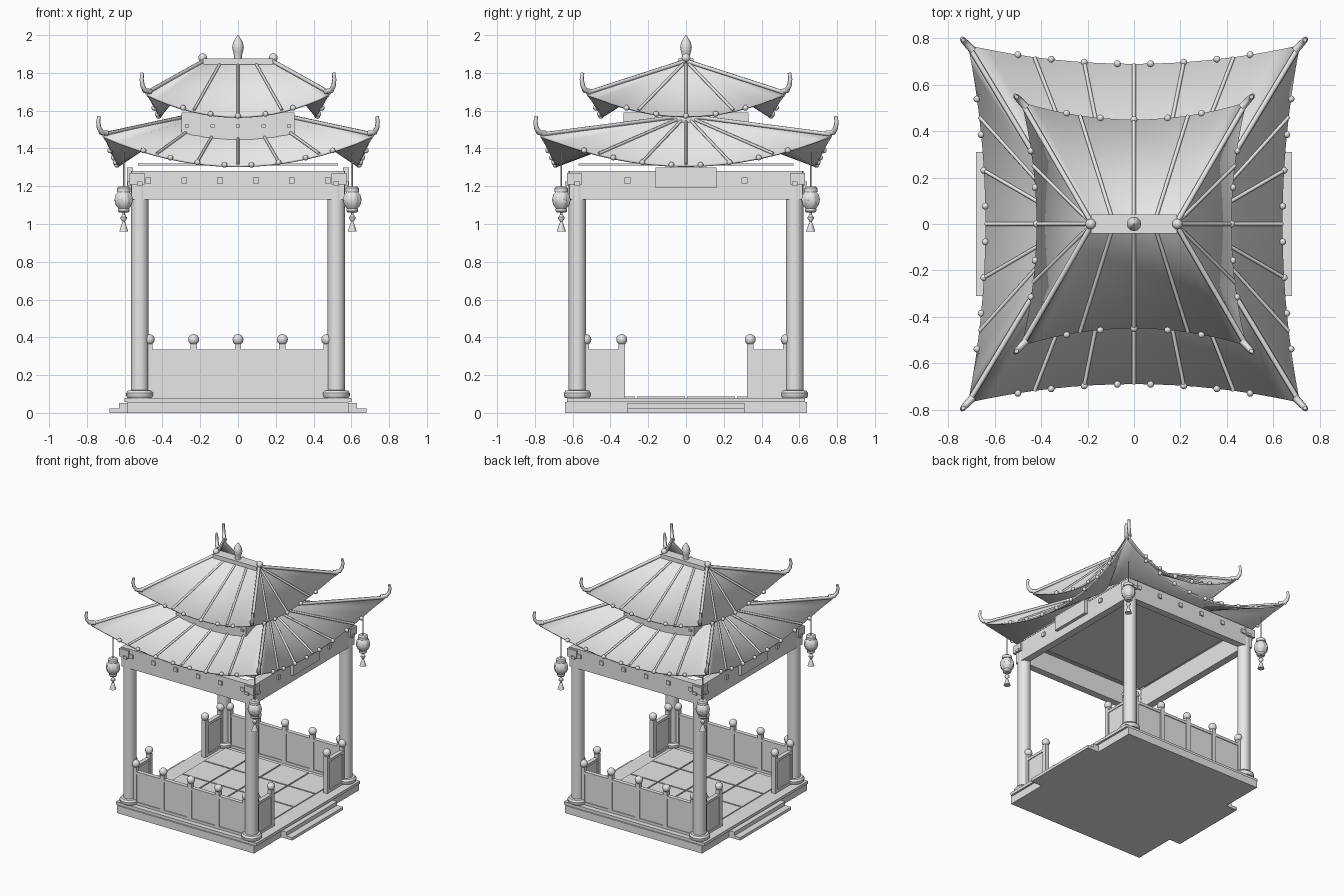
import bpy, bmesh, math
from mathutils import Vector, Matrix

old = bpy.data.objects.get("Cube")
if old:
    bpy.data.objects.remove(old, do_unlink=True)

mat = bpy.data.materials.new("pale_grey")
mat.use_nodes = True
mat.diffuse_color = (0.8, 0.8, 0.8, 1)
mat.node_tree.nodes["Principled BSDF"].inputs["Base Color"].default_value = (0.8, 0.8, 0.8, 1)

SIGNS = (-1, 1)
CORNERS = [(sx, sy) for sx in SIGNS for sy in SIGNS]


def finish(name, bm, smooth=True):
    mesh = bpy.data.meshes.new(name)
    bmesh.ops.recalc_face_normals(bm, faces=bm.faces)
    bm.to_mesh(mesh)
    bm.free()
    mesh.materials.append(mat)
    obj = bpy.data.objects.new(name, mesh)
    bpy.context.collection.objects.link(obj)
    if smooth:
        bpy.ops.object.select_all(action='DESELECT')
        obj.select_set(True)
        bpy.context.view_layer.objects.active = obj
        bpy.ops.object.shade_smooth_by_angle(angle=math.radians(35))
    return obj


def boxes(name, spans):
    """Each span is ((x0, x1), (y0, y1), (z0, z1))."""
    bm = bmesh.new()
    for span in spans:
        mid = Vector([(a + b) / 2 for a, b in span])
        size = [abs(b - a) for a, b in span]
        bmesh.ops.create_cube(bm, size=1, matrix=Matrix.Translation(mid) @ Matrix.Diagonal((*size, 1)))
    return finish(name, bm, False)


def around(x, y, z, sx, sy, sz):
    return ((x - sx / 2, x + sx / 2), (y - sy / 2, y + sy / 2), (z - sz / 2, z + sz / 2))


def balls(name, points, radius):
    bm = bmesh.new()
    for p in points:
        bmesh.ops.create_uvsphere(bm, u_segments=12, v_segments=8, radius=radius,
                                  matrix=Matrix.Translation(Vector(p)))
    return finish(name, bm)


def lathe(name, profile, x, y, segs=24, lobe=0):
    """Turn (radius, z) points about a vertical axis; lobe scallops the wide rings."""
    bm = bmesh.new()
    rings = []
    for r, z in profile:
        ring = []
        for i in range(segs):
            a = math.tau * i / segs
            q = r * (1 - lobe * (i % 3 == 0))
            ring.append(bm.verts.new((x + q * math.cos(a), y + q * math.sin(a), z)))
        rings.append(ring)
    for lo, hi in zip(rings, rings[1:]):
        for i in range(segs):
            j = (i + 1) % segs
            bm.faces.new((lo[i], lo[j], hi[j], hi[i]))
    bm.faces.new(rings[0])
    bm.faces.new(rings[-1])
    return finish(name, bm)


def tubes(name, paths, radius, taper=1.0):
    curve = bpy.data.curves.new(name, 'CURVE')
    curve.dimensions = '3D'
    curve.bevel_depth = radius
    curve.bevel_resolution = 1
    curve.use_fill_caps = True
    for path in paths:
        spline = curve.splines.new('POLY')
        spline.points.add(len(path) - 1)
        for i, p in enumerate(path):
            spline.points[i].co = (*p, 1)
            spline.points[i].radius = 1 + (taper - 1) * i / (len(path) - 1)
    curve.materials.append(mat)
    obj = bpy.data.objects.new(name, curve)
    bpy.context.collection.objects.link(obj)


def roof(name, ridge, mid, corner, rib_ts, ball_ts, rib_r, horn):
    """Hipped roof with upswept eaves. ridge=(half length, z), mid=(x, y, z), corner=(x, y, z)."""
    def eave(side, s, t):
        k = abs(t) ** 2
        z = mid[2] + (corner[2] - mid[2]) * k
        if side == 'y':
            return Vector((corner[0] * t, s * (mid[1] + (corner[1] - mid[1]) * k), z))
        return Vector((s * (mid[0] + (corner[0] - mid[0]) * k), corner[1] * t, z))

    def top(side, s, t):
        return Vector((ridge[0] * (t if side == 'y' else s), 0, ridge[1]))

    sides = [(side, s) for side in 'xy' for s in SIGNS]
    bm = bmesh.new()
    n = 16
    for side, s in sides:
        row = []
        for i in range(n + 1):
            t = -1 + 2 * i / n
            row.append((bm.verts.new(eave(side, s, t)), bm.verts.new(top(side, s, t))))
        for (a, b), (c, d) in zip(row, row[1:]):
            bm.faces.new((a, c, d, b) if side == 'y' else (a, c, b))
    bmesh.ops.remove_doubles(bm, verts=bm.verts, dist=1e-4)
    bmesh.ops.delete(bm, geom=[v for v in bm.verts if not v.link_faces], context='VERTS')
    shell = finish(name + "_tiles", bm)
    solid = shell.modifiers.new("thickness", 'SOLIDIFY')
    solid.thickness = 0.012
    solid.offset = -1

    # Raised ribs, hip ribs, eave beads and upturned horns
    lift = Vector((0, 0, 0.004))
    tubes(name + "_ribs", [(eave(d, s, t) + lift, top(d, s, t).lerp(eave(d, s, t), 0.06) + lift)
                           for d, s in sides for t in rib_ts], rib_r)
    tubes(name + "_hips", [(top('y', sy, sx) + lift, eave('y', sy, sx) + lift)
                           for sx, sy in CORNERS], rib_r * 1.4)
    balls(name + "_eave_beads", [eave(d, s, t) for d, s in sides for t in ball_ts], 0.015)
    paths = []
    for sx, sy in CORNERS:
        c = eave('y', sy, sx)
        out = Vector((sx * 0.7, sy * 0.75, 0))
        paths.append([c + out * o + Vector((0, 0, h * horn))
                      for o, h in ((-0.03, 0.1), (0.012, 0.15), (0.03, 0.4), (0.036, 0.7), (0.03, 1))])
    tubes(name + "_horns", paths, 0.016, 0.6)


# Stone platform, floor tiles and side steps
boxes("platform", [((-0.585, 0.585), (-0.64, 0.64), (0, 0.058)),
                   ((-0.6, 0.6), (-0.63, 0.63), (0.058, 0.08))])
boxes("floor_tiles", [around(0.24 * (i - 1.5), 0.265 * (j - 1.5), 0.082, 0.23, 0.255, 0.01)
                      for i in range(4) for j in range(4)])
for s in SIGNS:
    boxes("side_steps", [((s * 0.58, s * 0.63), (-0.31, 0.31), (0, 0.052)),
                         ((s * 0.62, s * 0.68), (-0.31, 0.31), (0, 0.022))])

# Columns with rounded feet
for sx, sy in CORNERS:
    lathe("column", [(0.046, 0.08), (0.046, 1.28)], sx * 0.52, sy * 0.575)
    lathe("column_foot", [(0.065, 0.08), (0.072, 0.09), (0.072, 0.105), (0.062, 0.118), (0.046, 0.12)],
          sx * 0.52, sy * 0.575)
    boxes("column_bracket", [around(sx * 0.52, sy * 0.575, 1.215, 0.13, 0.03, 0.02),
                             around(sx * 0.52, sy * 0.575, 1.215, 0.03, 0.13, 0.02),
                             around(sx * 0.535, sy * 0.59, 1.24, 0.08, 0.08, 0.06)])

# Balustrades: long ones front and back, short returns beside the steps
posts, panels = [], []
for s in SIGNS:
    posts += [(x * 0.235, s * 0.575) for x in range(-2, 3)]
    panels += [((-0.47, 0.47), (s * 0.575 - 0.01, s * 0.575 + 0.01), (0.09, 0.32)),
               ((-0.47, 0.47), (s * 0.575 - 0.016, s * 0.575 + 0.016), (0.315, 0.335)),
               ((-0.47, 0.47), (s * 0.575 - 0.016, s * 0.575 + 0.016), (0.08, 0.1))]
    for e in SIGNS:
        posts += [(s * 0.52, e * 0.53), (s * 0.52, e * 0.34)]
        panels += [around(s * 0.52, e * 0.435, 0.205, 0.02, 0.19, 0.23),
                   around(s * 0.52, e * 0.435, 0.325, 0.032, 0.19, 0.02),
                   around(s * 0.52, e * 0.435, 0.09, 0.032, 0.19, 0.02)]
boxes("railing_panels", panels)
boxes("railing_posts", [around(x, y, 0.222, 0.034, 0.034, 0.285) for x, y in posts])
balls("railing_knobs", [(x, y, 0.388) for x, y in posts], 0.029)

# Tie beams with pegs, ceiling and name-less plaques
beams, pegs, plaques = [], [], []
for s in SIGNS:
    beams += [around(0, s * 0.59, 1.205, 1.12, 0.055, 0.15),
              around(s * 0.535, 0, 1.205, 0.055, 1.23, 0.15)]
    pegs += [around(0.095 * k, s * 0.62, 1.23, 0.03, 0.015, 0.03) for k in (-5, -3, -1, 1, 3, 5)]
    pegs += [around(s * 0.565, 0.31 * k, 1.23, 0.015, 0.03, 0.03) for k in SIGNS]
    plaques.append(around(s * 0.572, 0, 1.245, 0.03, 0.325, 0.11))
boxes("tie_beams", beams)
boxes("beam_pegs", pegs)
boxes("plaques", plaques)
boxes("ceiling", [around(0, 0, 1.315, 1.06, 1.14, 0.01)])

# Two roof tiers around a low upper storey
roof("lower_roof", (0.25, 1.57), (0.64, 0.69, 1.312), (0.715, 0.77, 1.47),
     (-0.6, -0.3, 0, 0.3, 0.6), (-0.7, -0.5, -0.3, -0.1, 0.1, 0.3, 0.5, 0.7), 0.008, 0.1)
boxes("upper_storey", [around(0, 0, 1.46, 0.6, 0.66, 0.26)])
boxes("upper_storey_pegs", [around(x * 0.135, s * 0.33, 1.52, 0.022, 0.016, 0.016)
                            for s in SIGNS for x in range(-2, 3)])
roof("upper_roof", (0.18, 1.86), (0.42, 0.45, 1.572), (0.485, 0.525, 1.69),
     (-0.48, 0, 0.48), (-0.6, -0.3, 0, 0.3, 0.6), 0.008, 0.11)

# Ridge and finial
boxes("ridge", [around(0, 0, 1.86, 0.37, 0.08, 0.03)])
balls("ridge_knobs", [(s * 0.187, 0, 1.88) for s in SIGNS], 0.023)
lathe("finial", [(0.024, 1.86), (0.02, 1.89), (0.026, 1.91), (0.031, 1.935), (0.026, 1.96),
                 (0.012, 1.985), (0.002, 2.0)], 0, 0, 12)

# Hanging lanterns with tassels
for sx, sy in CORNERS:
    x, y = sx * 0.605, sy * 0.66
    tubes("lantern_cord", [((x, y, 1.17), (x, y, 1.38))], 0.004)
    lathe("lantern_body", [(0.026, 1.08), (0.044, 1.1), (0.051, 1.128), (0.044, 1.156), (0.026, 1.176)],
          x, y, 24, 0.1)
    lathe("lantern_cap", [(0.036, 1.17), (0.036, 1.19), (0.026, 1.198)], x, y, 16)
    lathe("lantern_base", [(0.022, 1.06), (0.03, 1.068), (0.03, 1.082)], x, y, 16)
    lathe("tassel", [(0.024, 0.96), (0.009, 1.005), (0.006, 1.012), (0.017, 1.028), (0.017, 1.036),
                     (0.006, 1.05), (0.006, 1.065)], x, y, 12)
